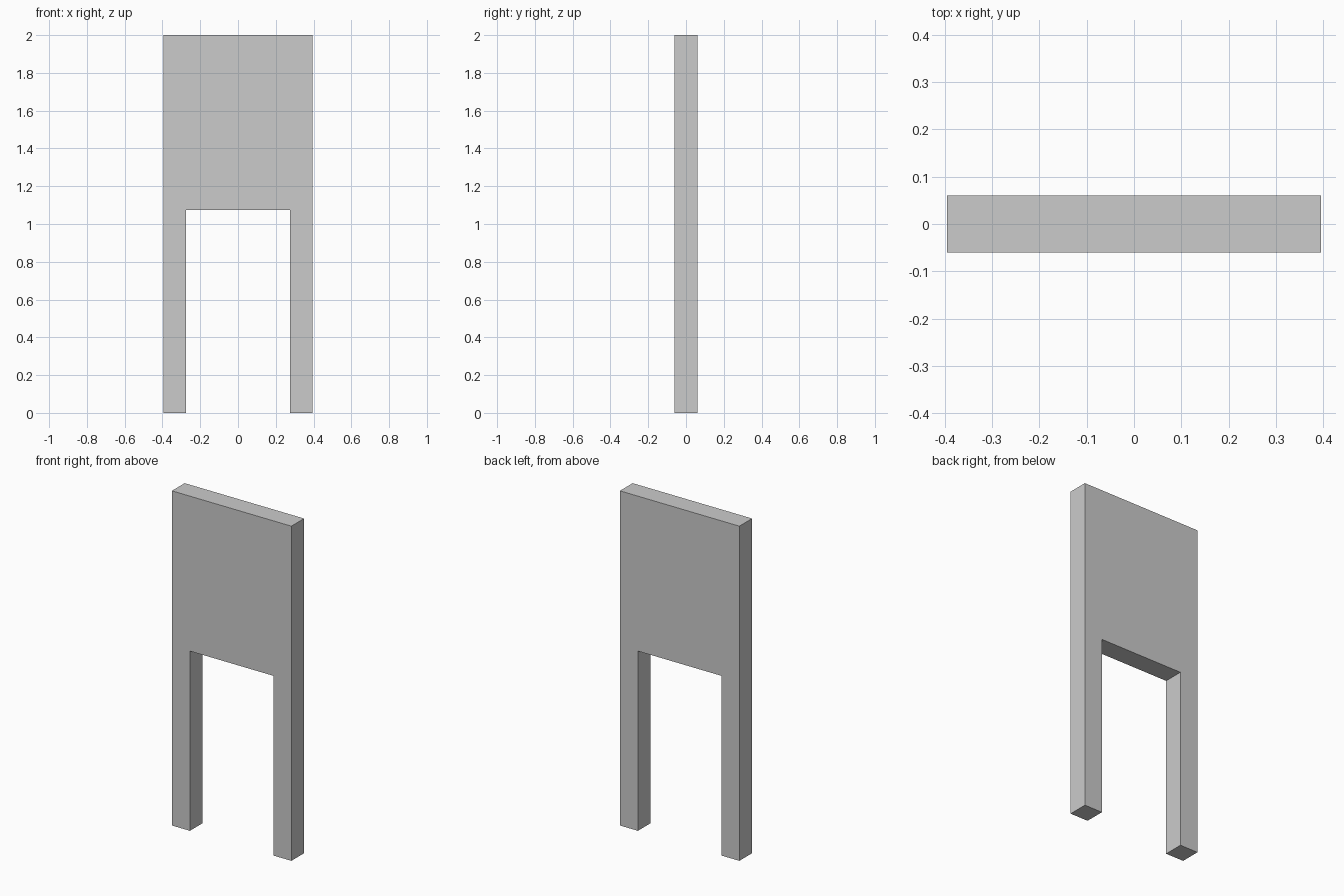
import bpy
import bmesh
from mathutils import Vector

if "Cube" in bpy.data.objects:
    bpy.data.objects.remove(bpy.data.objects["Cube"])

HALF_WIDTH, HALF_DEPTH, HEIGHT = 0.395, 0.06, 2.0
LEG_INNER, LEG_TOP = 0.276, 1.074

# Panel with two legs: one half of the front outline, mirrored across x
half = [(LEG_INNER, LEG_TOP), (LEG_INNER, 0), (HALF_WIDTH, 0), (HALF_WIDTH, HEIGHT)]
outline = half + [(-x, z) for x, z in reversed(half)]

bm = bmesh.new()
front = bm.faces.new([bm.verts.new((x, -HALF_DEPTH, z)) for x, z in outline])

# Extrude the outline to the back
result = bmesh.ops.extrude_face_region(bm, geom=[front], use_keep_orig=True)
back = [v for v in result["geom"] if isinstance(v, bmesh.types.BMVert)]
bmesh.ops.translate(bm, verts=back, vec=Vector((0, 2 * HALF_DEPTH, 0)))
bmesh.ops.recalc_face_normals(bm, faces=bm.faces)

mesh = bpy.data.meshes.new("panel_with_legs")
bm.to_mesh(mesh)
bm.free()
bpy.context.collection.objects.link(bpy.data.objects.new("panel_with_legs", mesh))
